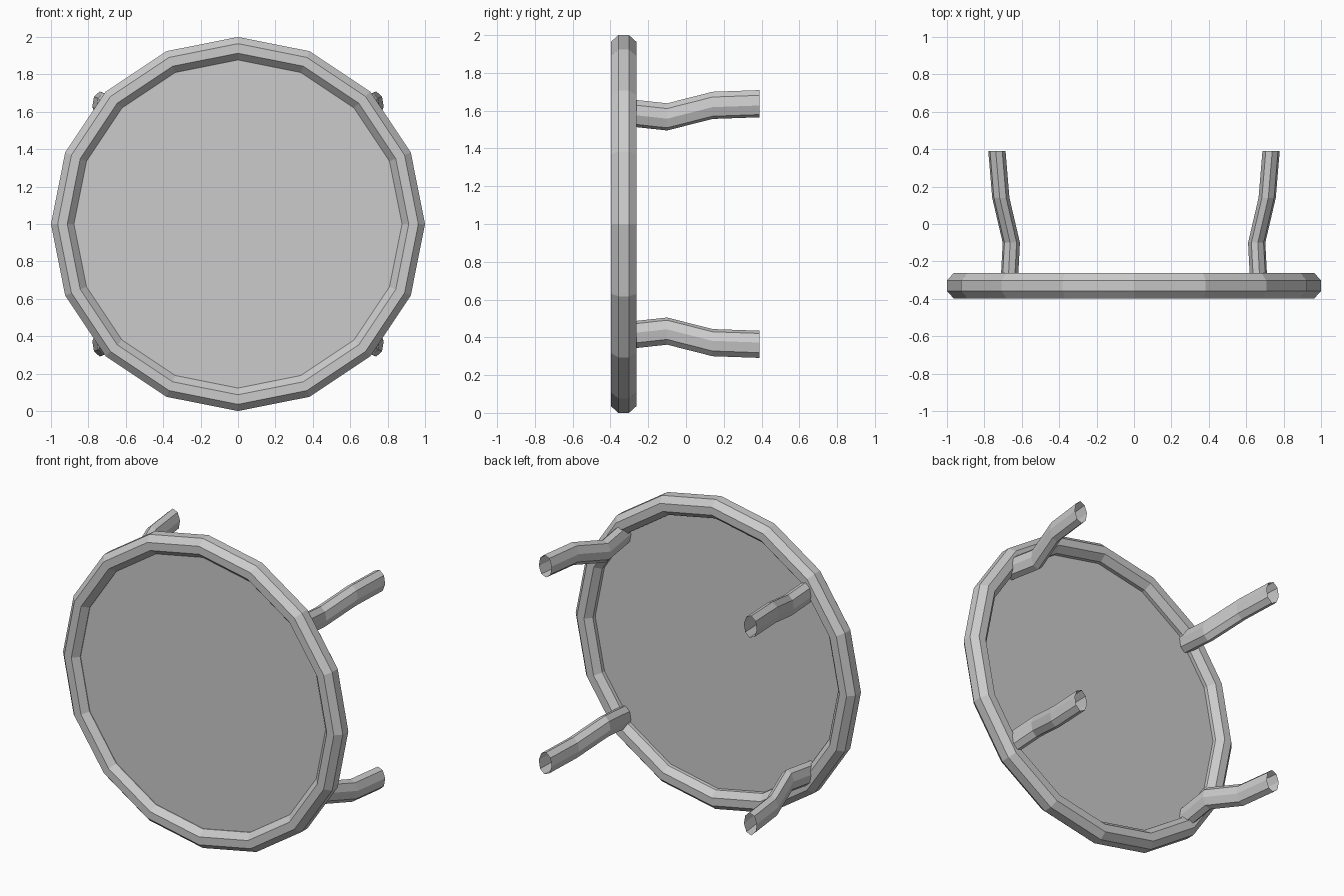
import bpy, bmesh
from math import sin, cos, pi

if "Cube" in bpy.data.objects:
    bpy.data.objects.remove(bpy.data.objects["Cube"])

CZ, RY, SIDES = 1.0, -0.33, 16   # hoop centre height, hoop depth, hoop sides


def add_object(name, verts, faces):
    mesh = bpy.data.meshes.new(name)
    mesh.from_pydata(verts, [], faces)
    bm = bmesh.new()
    bm.from_mesh(mesh)
    bmesh.ops.recalc_face_normals(bm, faces=bm.faces)
    bm.to_mesh(mesh)
    bm.free()
    obj = bpy.data.objects.new(name, mesh)
    bpy.context.collection.objects.link(obj)
    return obj


def octagon(a, b, turn=0.0):
    """Flat-sided octagon with half widths a and b, turned by an angle."""
    k = 1 / cos(pi / 8)
    return [(a * k * cos(pi / 8 + turn + i * pi / 4), b * k * sin(pi / 8 + turn + i * pi / 4))
            for i in range(8)]


def bridge(rings, closed):
    """Quads joining consecutive 8-point rings."""
    n = rings if closed else rings - 1
    return [(i * 8 + j, i * 8 + (j + 1) % 8,
             (i + 1) % rings * 8 + (j + 1) % 8, (i + 1) % rings * 8 + j)
            for i in range(n) for j in range(8)]


# Outer hoop with octagonal section
verts = []
for s in range(SIDES):
    t = 2 * pi * s / SIDES
    for u, v in octagon(0.0615, 0.068):
        r = 0.9385 + u
        verts.append((r * cos(t), RY + v, CZ + r * sin(t)))
add_object("rim", verts, bridge(SIDES, True))

# Thin panel stretched across the hoop, front and back faces
verts = [(0.878 * cos(2 * pi * s / SIDES), y, CZ + 0.878 * sin(2 * pi * s / SIDES))
         for y in (-0.354, -0.326) for s in range(SIDES)]
sides = [(s, (s + 1) % SIDES, SIDES + (s + 1) % SIDES, SIDES + s) for s in range(SIDES)]
add_object("panel", verts, [tuple(range(SIDES)), tuple(range(SIDES, 2 * SIDES))] + sides)

# Four bent open tubes behind: (x, y, height from hoop centre)
path = [(0.668, -0.33, 0.592), (0.656, -0.10, 0.567), (0.712, 0.14, 0.628), (0.733, 0.39, 0.637)]
for side, sx in (("left", -1), ("right", 1)):
    for level, sz in (("lower", -1), ("upper", 1)):
        verts = [(sx * (x + u), y, CZ + sz * (z + v))
                 for x, y, z in path for u, v in octagon(0.043, 0.067, pi / 12)]
        add_object(f"{level}_{side}_leg", verts, bridge(len(path), False))
